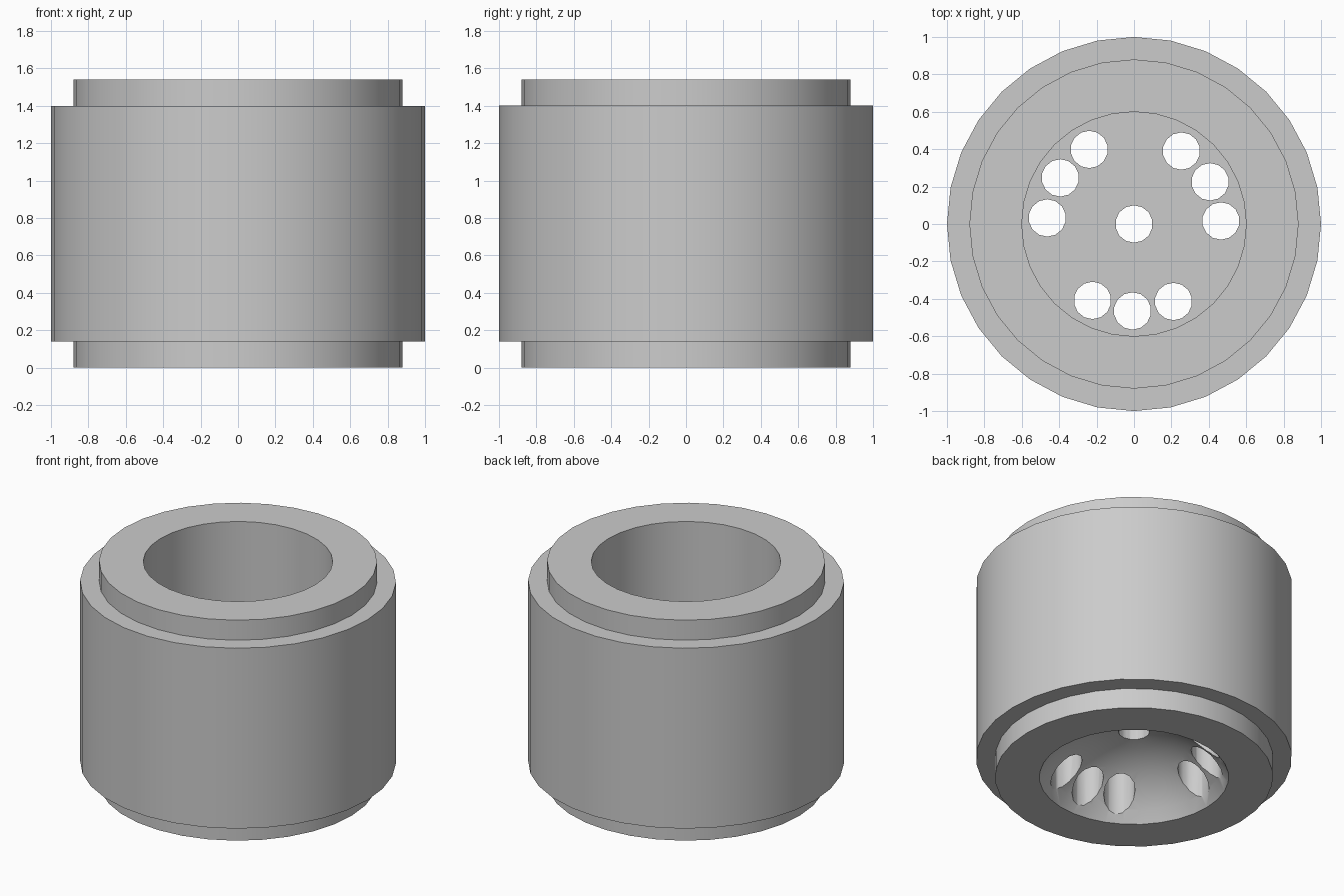
import bpy, bmesh, math
from mathutils import Matrix, Vector

cube = bpy.data.objects.get("Cube")
if cube:
    bpy.data.objects.remove(cube, do_unlink=True)

SEGMENTS = 32
HEIGHT, LIP, LIP_R = 1.54, 0.14, 0.88
BORE_R, FLOOR = 0.6, 0.54
DOME_R = 0.7

grey = bpy.data.materials.new("light grey")
grey.use_nodes = True
colour = (0.6, 0.6, 0.6, 1)
grey.diffuse_color = colour
grey.node_tree.nodes["Principled BSDF"].inputs["Base Color"].default_value = colour


def make_object(name, bm):
    bmesh.ops.recalc_face_normals(bm, faces=bm.faces)
    mesh = bpy.data.meshes.new(name)
    bm.to_mesh(mesh)
    bm.free()
    mesh.materials.append(grey)
    obj = bpy.data.objects.new(name, mesh)
    bpy.context.collection.objects.link(obj)
    return obj


# Turned body: shallow dome underneath, stepped outside, flat-floored bore on top
rim_angle = math.asin(BORE_R / DOME_R)
dome_base = DOME_R * math.cos(rim_angle)
profile = []
for i in range(9):
    a = rim_angle * i / 8
    profile.append((DOME_R * math.sin(a), DOME_R * math.cos(a) - dome_base))
profile += [(LIP_R, 0), (LIP_R, LIP), (1, LIP), (1, HEIGHT - LIP),
            (LIP_R, HEIGHT - LIP), (LIP_R, HEIGHT), (BORE_R, HEIGHT),
            (BORE_R, FLOOR), (0, FLOOR)]

bm = bmesh.new()
verts = [bm.verts.new((r, 0, z)) for r, z in profile]
edges = [bm.edges.new(pair) for pair in zip(verts, verts[1:])]
bmesh.ops.spin(bm, geom=verts + edges, cent=(0, 0, 0), axis=(0, 0, 1),
               angle=math.tau, steps=SEGMENTS)
bmesh.ops.remove_doubles(bm, verts=bm.verts, dist=0.0005)
body = make_object("stepped_cup", bm)

# Drill one centre hole and three groups of three
holes = [(0, 0)]
for angles in ((2, 29, 57), (121, 148, 176), (241.5, 269, 297)):
    holes += [(0.465 * math.cos(math.radians(a)), 0.465 * math.sin(math.radians(a)))
              for a in angles]
bm = bmesh.new()
for x, y in holes:
    bmesh.ops.create_cone(bm, cap_ends=True, segments=14, radius1=0.1, radius2=0.1,
                          depth=1.2, matrix=Matrix.Translation(Vector((x, y, 0.3))))
cutter = make_object("hole_cutter", bm)
cutter.hide_render = True

drill = body.modifiers.new("holes", "BOOLEAN")
drill.operation = "DIFFERENCE"
drill.solver = "EXACT"
drill.object = cutter

bpy.ops.object.select_all(action="DESELECT")
body.select_set(True)
bpy.context.view_layer.objects.active = body
bpy.ops.object.modifier_apply(modifier=drill.name)
bpy.data.objects.remove(cutter, do_unlink=True)
bpy.ops.object.shade_smooth_by_angle(angle=math.radians(35))
